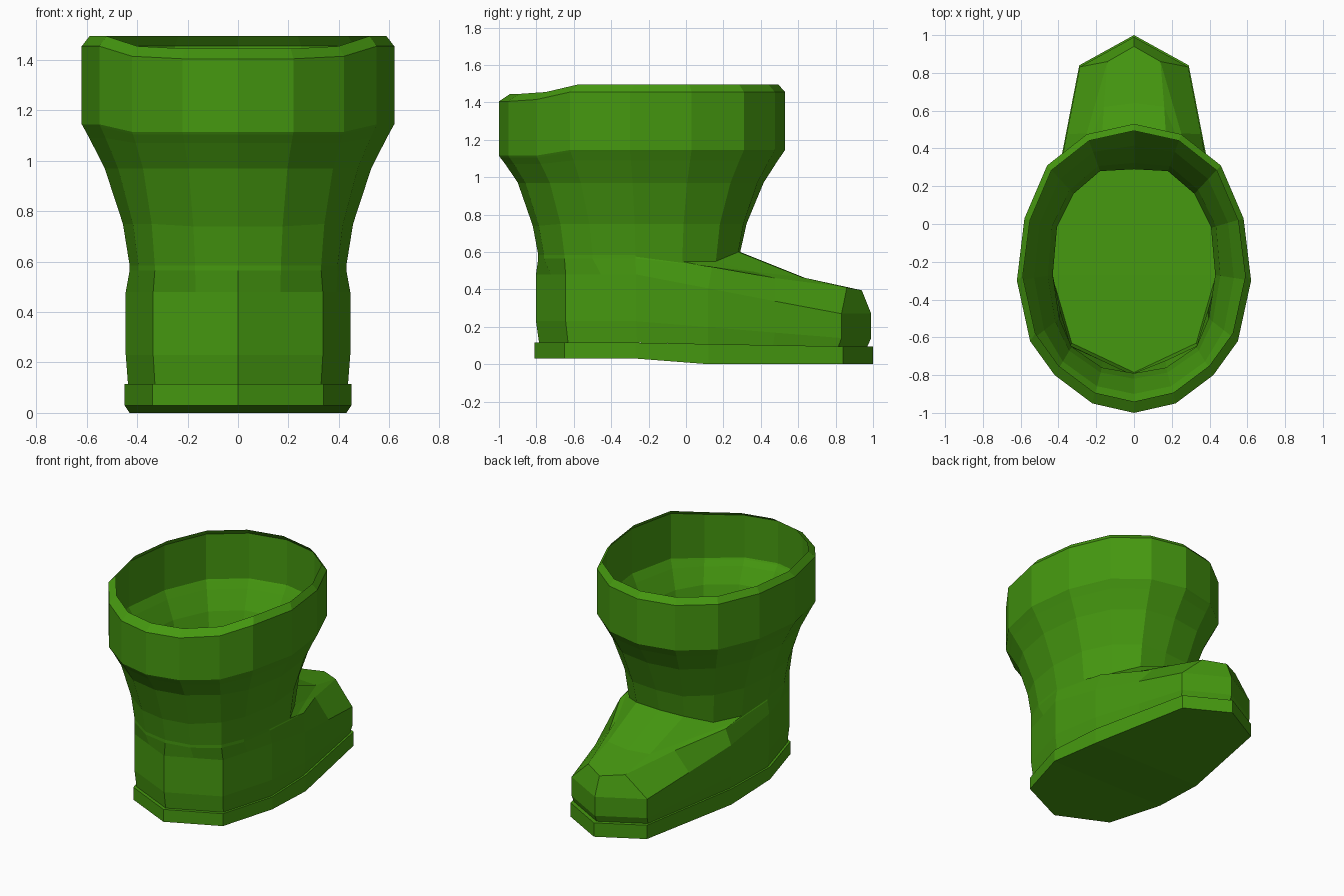
import bpy
import bmesh

if "Cube" in bpy.data.objects:
    bpy.data.objects.remove(bpy.data.objects["Cube"], do_unlink=True)

green = bpy.data.materials.new("boot_green")
green.use_nodes = True
colour = (0.06, 0.315, 0.005, 1)
green.diffuse_color = colour
bsdf = green.node_tree.nodes["Principled BSDF"]
bsdf.inputs["Base Color"].default_value = colour
bsdf.inputs["Roughness"].default_value = 0.8

# Half outlines, running from the toe side (+y) round to the heel (-y)
FOOT = [(0, 1), (.29, .84), (.36, .48), (.43, .12), (.45, -.27),
        (.395, -.46), (.34, -.65), (.17, -.73), (0, -.81)]
ANKLE = [(0, .29), (.18, .28), (.32, .16), (.41, -.02), (.43, -.27),
         (.395, -.5), (.33, -.65), (.17, -.76), (0, -.79)]
CUFF = [(0, .53), (.25, .475), (.46, .31), (.58, .03), (.62, -.3),
        (.55, -.62), (.42, -.8), (.22, -.95), (0, -1)]


def level(outline, z):
    return [(x, y, z) for x, y in outline]


def foot_ring(scale, toe, heel):
    """Foot outline whose height slopes from the heel to the toe."""
    ring = []
    for x, y in FOOT:
        t = min(max((y + .27) / 1.1, 0), 1)
        ring.append((x * scale, y * scale, heel + (toe - heel) * t))
    return ring


def leg_ring(t, z, heel_drop=0.0):
    """Blend from the ankle outline to the cuff outline."""
    ring = []
    for (ax, ay), (cx, cy) in zip(ANKLE, CUFF):
        y = ay + (cy - ay) * t
        drop = heel_drop if y < -.7 else 0
        ring.append((ax + (cx - ax) * t, y, z - drop))
    return ring


def loft(name, halves, capped=False):
    """Mirror each half ring, skin the rings and optionally cap the ends."""
    bm = bmesh.new()
    rings = []
    for half in halves:
        full = half + [(-x, y, z) for x, y, z in half[-2:0:-1]]
        rings.append([bm.verts.new(p) for p in full])
    n = len(rings[0])
    for low, high in zip(rings, rings[1:]):
        for i in range(n):
            j = (i + 1) % n
            bm.faces.new((low[i], high[i], high[j], low[j]))
    if capped:
        for ring in (rings[0], rings[-1]):
            for i in range(n // 2):
                corners = (ring[i], ring[i + 1], ring[-i - 1], ring[-i])
                bm.faces.new(list(dict.fromkeys(corners)))
        bmesh.ops.recalc_face_normals(bm, faces=bm.faces)
    mesh = bpy.data.meshes.new(name)
    bm.to_mesh(mesh)
    bm.free()
    mesh.materials.append(green)
    obj = bpy.data.objects.new(name, mesh)
    bpy.context.collection.objects.link(obj)
    return obj


# Sole: thinner under the heel, its top doubles as the inside floor
bottom = [(x, y, 0 if y > 0 else .03) for x, y in FOOT]
loft("sole", [bottom, foot_ring(1, .095, .115)], capped=True)

# Foot upper: side walls, toe box edge and sloping instep
toe_edge = [(0, .94, .395), (.14, .86, .41), (.25, .48, .46), (.4, .14, .52)]
instep = [(0, .64, .46), (.16, .62, .465), (.27, .36, .495), (.4, .07, .53)]
ankle = [(x, y, .6 if y > .2 else .55 if y > -.1 else .585) for x, y in ANKLE]
loft("foot_upper", [
    foot_ring(.97, .095, .115),
    foot_ring(.99, .14, .23),
    foot_ring(.99, .27, .48),
    toe_edge + level(ANKLE[4:], .565),
    instep + level(ANKLE[4:], .575),
    ankle,
])

# Leg: open thin shaft flaring up to the cuff
loft("leg", [
    ankle,
    leg_ring(.14, .75, .01),
    leg_ring(.52, .97),
    leg_ring(.84, 1.09, .02),
    leg_ring(.97, 1.135, .03),
])

# Cuff: upright band with a bevelled rim that dips over the heel
dip = [0, 0, 0, 0, 0, 0, .04, .05, .05]
band = [(x, y, 1.455 - d) for (x, y), d in zip(CUFF, dip)]
rim = [(x * .95, y * .95 - .01 + .02 * (y < 0), 1.495 - d)
       for (x, y), d in zip(CUFF, dip)]
loft("cuff", [leg_ring(.97, 1.135, .03), leg_ring(1, 1.145, .03), band, rim])
